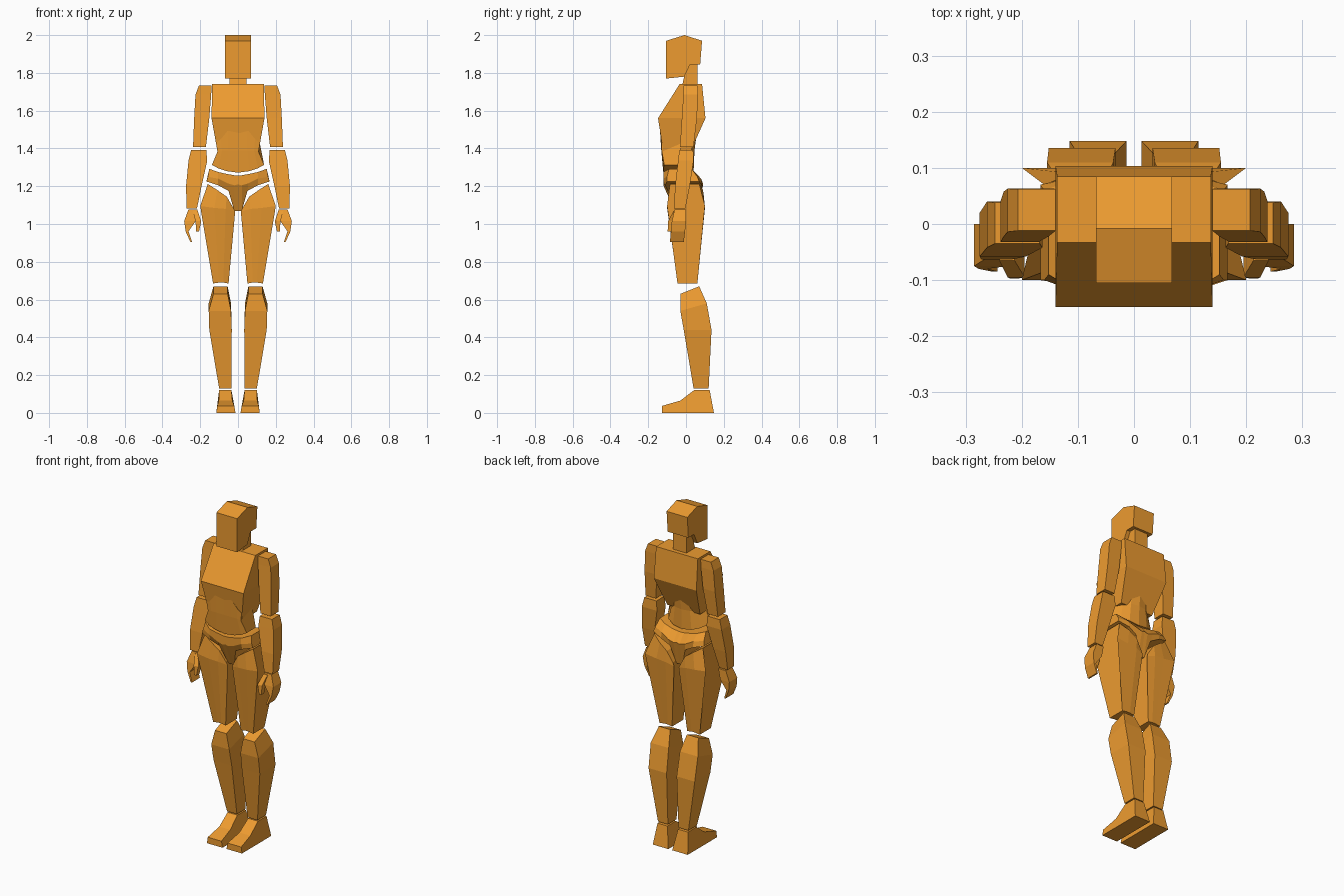
import bpy, bmesh

mat = bpy.data.materials.new("orange")
mat.diffuse_color = (0.85, 0.33, 0.03, 1)


def loft(name, rings, mirror=False):
    """Skin equal-length point rings, cap both ends, optionally mirror in x."""
    bm = bmesh.new()
    vs = [[bm.verts.new(p) for p in r] for r in rings]
    n = len(rings[0])
    for a, b in zip(vs, vs[1:]):
        for i in range(n):
            j = (i + 1) % n
            bm.faces.new((a[i], a[j], b[j], b[i]))
    bm.faces.new(vs[0])
    bm.faces.new(vs[-1])
    bmesh.ops.recalc_face_normals(bm, faces=bm.faces)
    me = bpy.data.meshes.new(name)
    bm.to_mesh(me)
    bm.free()
    me.materials.append(mat)
    ob = bpy.data.objects.new(name, me)
    bpy.context.collection.objects.link(ob)
    if mirror:
        m = ob.modifiers.new("mirror", 'MIRROR')
        m.use_mirror_merge = False
    return ob


def box(z, x0, x1, y0, y1, tilt=0):
    """Horizontal rectangle; tilt raises the back edge and lowers the front."""
    return [(x0, y0, z - tilt), (x1, y0, z - tilt), (x1, y1, z + tilt), (x0, y1, z + tilt)]


def both_sides(cols):
    """Extend columns running from x = 0 outwards to the other side."""
    return [[(-x, y, z) for x, y, z in c] for c in reversed(cols[1:])] + cols


def column(levels):
    """Ring from (x, z, front y, back y) levels, down the front and up the back."""
    return ([(x, f, z) for x, z, f, b in levels] +
            [(x, b, z) for x, z, f, b in reversed(levels)])


# Head and neck
head = [(-.105, 1.97), (-.008, 2.0), (.085, 1.97), (.075, 1.845),
        (.022, 1.845), (-.01, 1.78), (-.105, 1.77)]
loft("head", [[(x, y, z) for y, z in head] for x in (-.068, .068)])
loft("neck", [box(1.735, -.045, .045, -.02, .06), box(1.87, -.045, .045, .01, .06)])

# Ribcage, its lower back sloping in towards the abdomen
loft("chest", [box(1.742, -.137, .137, -.033, .085),
               box(1.56, -.14, .14, -.148, .103),
               box(1.38, -.108, .108, -.12, .022)])

# Abdomen with rounded back and sagging lower edge
loft("abdomen", both_sides([
    column([(0, 1.52, -.138, .062), (0, 1.39, -.131, .045), (0, 1.272, -.12, .04)]),
    column([(.05, 1.50, -.138, .05), (.05, 1.39, -.131, .035), (.06, 1.28, -.12, .035)]),
    column([(.09, 1.45, -.134, .01), (.085, 1.39, -.131, .01), (.105, 1.295, -.12, .015)]),
    column([(.115, 1.43, -.130, -.03), (.108, 1.385, -.128, -.03), (.138, 1.313, -.115, -.03)]),
]))

# Pelvis shaped like briefs
loft("pelvis", both_sides([
    column([(0, 1.257, -.12, .05), (0, 1.21, -.12, .09), (0, 1.07, -.06, .06)]),
    column([(.02, 1.258, -.12, .05), (.02, 1.205, -.12, .09), (.02, 1.07, -.06, .06)]),
    column([(.06, 1.265, -.12, .05), (.055, 1.215, -.12, .09), (.05, 1.175, -.095, .08)]),
    column([(.105, 1.275, -.12, .045), (.105, 1.24, -.12, .08), (.105, 1.205, -.11, .085)]),
    column([(.152, 1.292, -.09, .03), (.16, 1.25, -.10, .06), (.167, 1.225, -.10, .07)]),
]))

# Legs
loft("thigh", [
    column([(.16, 1.212, -.085, .07), (.2, 1.095, -.10, .10), (.132, .685, -.045, .06)]),
    column([(.11, 1.18, -.09, .09), (.125, 1.085, -.10, .10), (.10, .69, -.045, .06)]),
    column([(.06, 1.145, -.09, .095), (.065, 1.08, -.095, .10), (.078, .69, -.045, .06)]),
    column([(.024, 1.085, -.08, .09), (.015, 1.065, -.075, .09), (.05, .685, -.045, .06)]),
], True)
loft("shin", [box(.65, .055, .13, -.03, .07, .02),
              box(.56, .037, .155, -.03, .11, .02),
              box(.44, .033, .152, -.012, .135),
              box(.13, .035, .10, .04, .12)], True)
foot = [(.045, .122, .035, .10), (.125, .122, .035, .10), (.148, 0, .013, .115),
        (-.127, 0, .013, .115), (-.127, .037, .02, .11), (-.03, .065, .03, .102)]
loft("foot", [[(p[k], p[0], p[1]) for p in foot] for k in (2, 3)], True)

# Arms
loft("upper_arm", [box(1.732, .14, .207, -.012, .062),
                   box(1.685, .142, .225, -.014, .063),
                   box(1.56, .152, .232, -.022, .058),
                   box(1.407, .17, .238, -.032, .04)], True)
loft("forearm", [box(1.392, .168, .248, -.035, .038),
                 box(1.335, .163, .262, -.042, .04),
                 box(1.20, .193, .275, -.058, .02),
                 box(1.083, .217, .272, -.063, -.003)], True)

# Hands: palm with curled fingers, separate thumb
loft("hand", [box(1.078, .213, .262, -.06, 0),
              box(1.015, .225, .285, -.075, 0),
              box(.96, .262, .277, -.08, -.005),
              box(.905, .243, .252, -.085, -.012)], True)
loft("thumb", [box(1.07, .213, .24, -.065, -.035),
               box(1.015, .195, .225, -.095, -.058),
               box(.96, .206, .221, -.097, -.07)], True)
